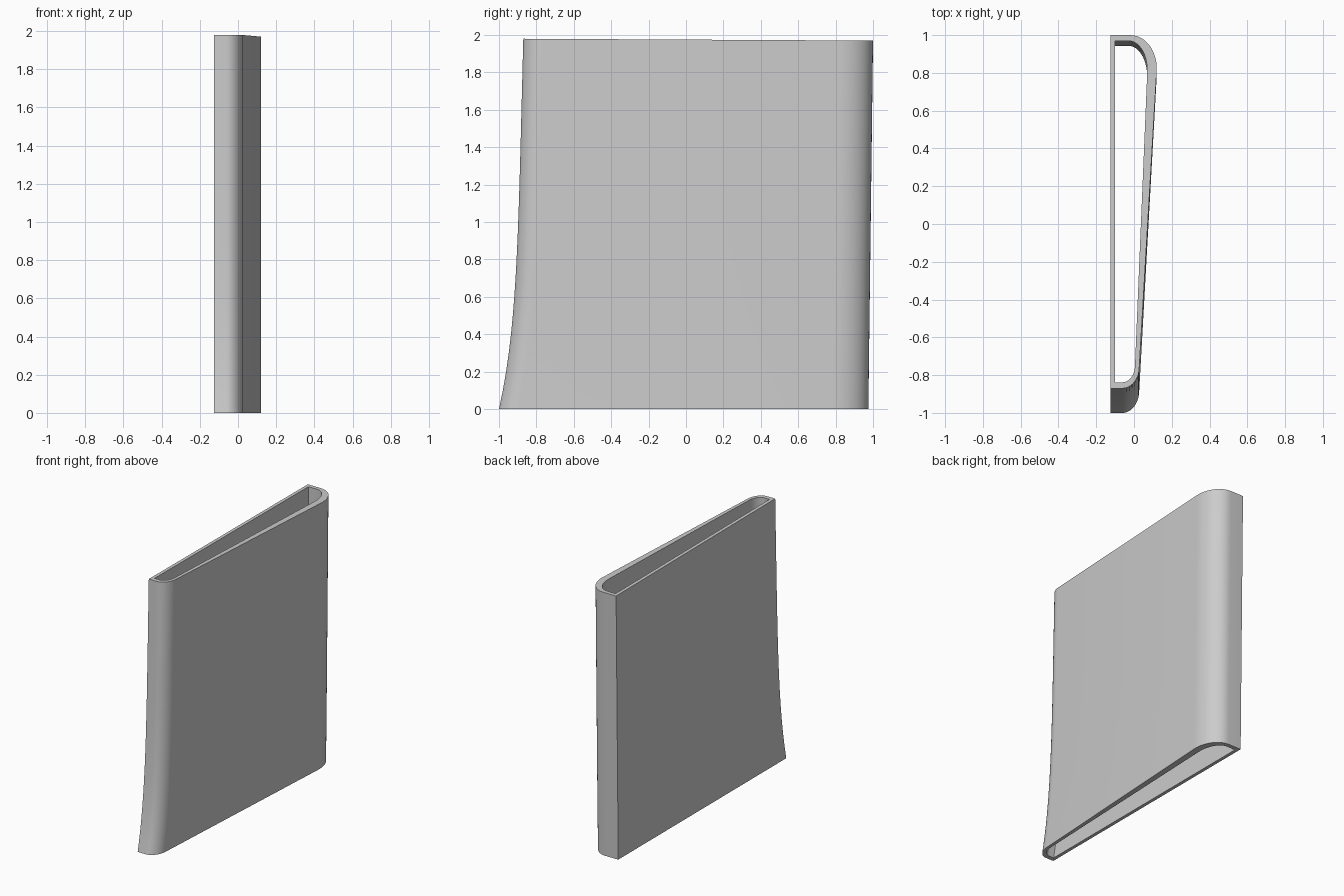
import bpy
import bmesh
import math
from mathutils import Vector
from mathutils.geometry import interpolate_bezier

cube = bpy.data.objects.get("Cube")
if cube:
    bpy.data.objects.remove(cube)

HEIGHT = 1.98
FRONT, BACK = -0.87, 1.0
LEVELS = 20
CORNER_STEPS = 14


def rounded(start, corner, end):
    """Quarter-round from start to end, tangent to the lines through corner."""
    a, c, b = (Vector((*p, 0)) for p in (start, corner, end))
    return [p.to_2d() for p in interpolate_bezier(
        a, a.lerp(c, 0.55), b.lerp(c, 0.55), b, CORNER_STEPS)]


def section(flat_x, front, back, front_round, back_round):
    """Closed outline: flat side, rounded front corner, rounded back corner."""
    return ([Vector((flat_x, back)), Vector((flat_x, front))]
            + rounded(*front_round) + rounded(*back_round))


def place(p, t):
    """Stretch the outline along y to follow the flared front and leaning back."""
    front = FRONT - 0.05 * (1 - t) - 0.08 * (1 - t) ** 5
    back = BACK - 0.025 * (1 - t)
    s = (p.y - FRONT) / (BACK - FRONT)
    return (p.x, front + s * (back - front), t * (HEIGHT - 0.01 * s))


def bridge(bm, low, high):
    n = len(low)
    for i in range(n):
        j = (i + 1) % n
        bm.faces.new((low[i], low[j], high[j], high[i]))


# Outer and inner outlines of the tapered sleeve
outer = section(-0.125, FRONT, BACK,
                ((-0.06, FRONT), (0.02, FRONT), (0.027, -0.77)),
                ((0.12, 0.81), (0.13, BACK), (-0.02, BACK)))
inner = section(-0.10, -0.838, 0.97,
                ((-0.06, -0.838), (0.0, -0.838), (0.005, -0.755)),
                ((0.07, 0.80), (0.078, 0.97), (-0.03, 0.97)))

# Loft both walls, then close the rims
bm = bmesh.new()
walls = []
for outline in (outer, inner):
    rings = [[bm.verts.new(place(p, k / LEVELS)) for p in outline]
             for k in range(LEVELS + 1)]
    for low, high in zip(rings, rings[1:]):
        bridge(bm, low, high)
    walls.append(rings)
for end in (0, -1):
    bridge(bm, walls[0][end], walls[1][end])
bmesh.ops.recalc_face_normals(bm, faces=bm.faces)

mesh = bpy.data.meshes.new("hollow_sleeve")
bm.to_mesh(mesh)
bm.free()
sleeve = bpy.data.objects.new("hollow_sleeve", mesh)
bpy.context.collection.objects.link(sleeve)

# Plain grey material
grey = bpy.data.materials.new("plain_grey")
grey.use_nodes = True
colour = (0.6, 0.6, 0.6, 1)
grey.diffuse_color = colour
grey.node_tree.nodes["Principled BSDF"].inputs["Base Color"].default_value = colour
mesh.materials.append(grey)

# Smooth shading with crisp rims and corners
bpy.context.view_layer.objects.active = sleeve
sleeve.select_set(True)
bpy.ops.object.shade_smooth_by_angle(angle=math.radians(30))
